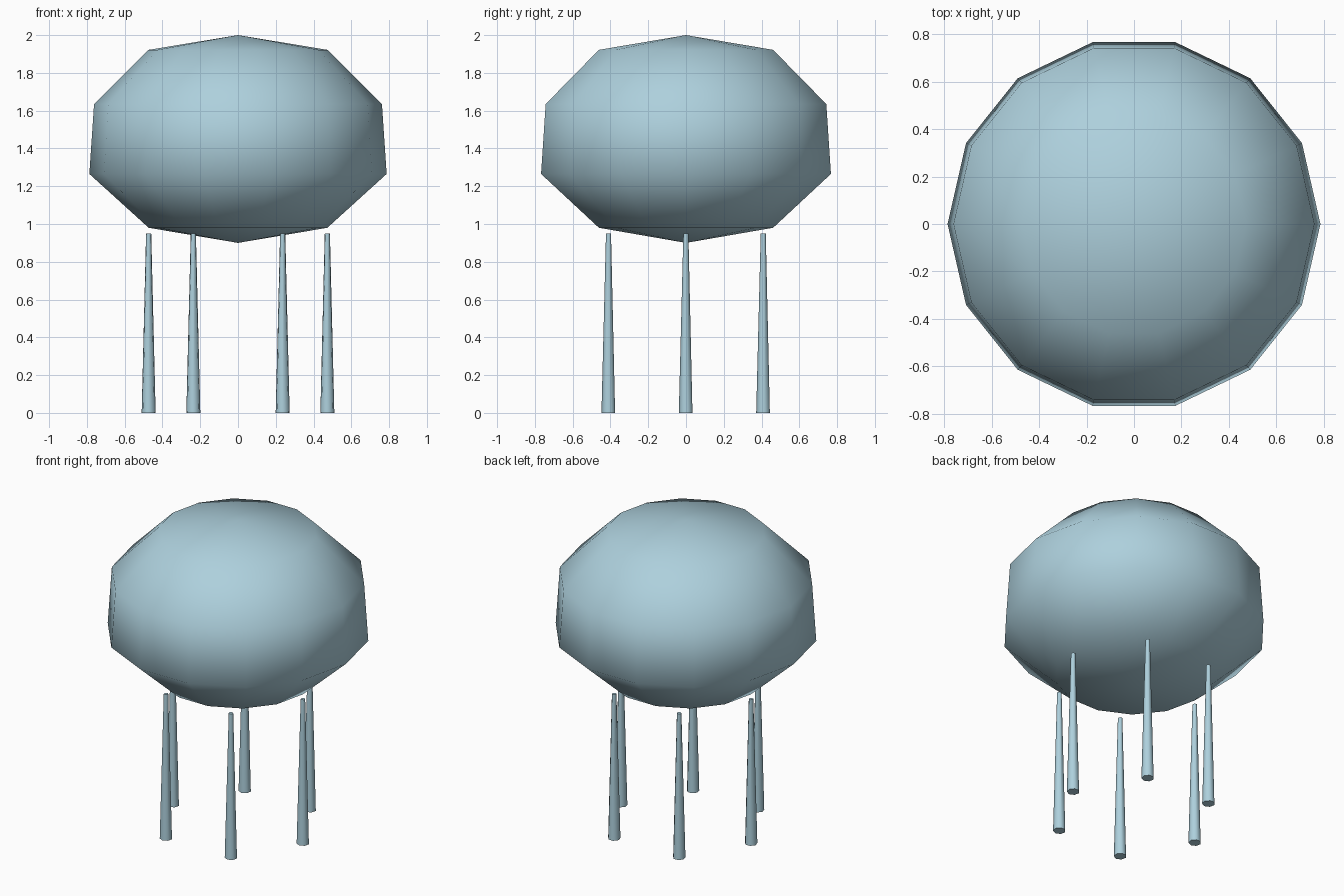
import bpy
import bmesh
from math import cos, sin, tau

if "Cube" in bpy.data.objects:
    bpy.data.objects.remove(bpy.data.objects["Cube"], do_unlink=True)

# Single pale blue material
blue = bpy.data.materials.new("pale_blue")
blue.use_nodes = True
colour = (0.42, 0.63, 0.72, 1)
blue.diffuse_color = colour
blue.node_tree.nodes["Principled BSDF"].inputs["Base Color"].default_value = colour


def lathe(name, profile, sides, start=0.0, location=(0, 0, 0)):
    """Revolve (radius, height) points; zero radius makes a pole, open ends are capped."""
    bm = bmesh.new()
    rings = []
    for r, z in profile:
        if r == 0:
            rings.append([bm.verts.new((0, 0, z))] * sides)
        else:
            angles = [start + tau * i / sides for i in range(sides)]
            rings.append([bm.verts.new((r * cos(a), r * sin(a), z)) for a in angles])
    for low, high in zip(rings, rings[1:]):
        for i in range(sides):
            j = (i + 1) % sides
            corners = dict.fromkeys((low[i], low[j], high[j], high[i]))
            bm.faces.new(corners.keys())
    if profile[0][0]:
        bm.faces.new(rings[0][::-1])
    if profile[-1][0]:
        bm.faces.new(rings[-1])
    bmesh.ops.recalc_face_normals(bm, faces=bm.faces[:])
    mesh = bpy.data.meshes.new(name)
    bm.to_mesh(mesh)
    bm.free()
    mesh.materials.append(blue)
    obj = bpy.data.objects.new(name, mesh)
    obj.location = location
    bpy.context.collection.objects.link(obj)
    return obj


# Rounded body
body = lathe("body", [(0, 0.90), (0.473, 0.98), (0.787, 1.265),
                      (0.762, 1.635), (0.473, 1.922), (0, 2.0)], 14)
body.data.shade_smooth()

# Six tapered legs in a circle
for i in range(6):
    a = tau * i / 6
    leg = lathe(f"leg_{i + 1}", [(0.038, 0), (0.014, 0.95)], 7, -tau / 4,
                (0.473 * cos(a), 0.473 * sin(a), 0))
    for face in leg.data.polygons:
        face.use_smooth = abs(face.normal.z) < 0.5
    bpy.context.view_layer.objects.active = leg
    bpy.ops.object.select_all(action="DESELECT")
    leg.select_set(True)
    bpy.ops.object.shade_smooth_by_angle(angle=tau / 6)
